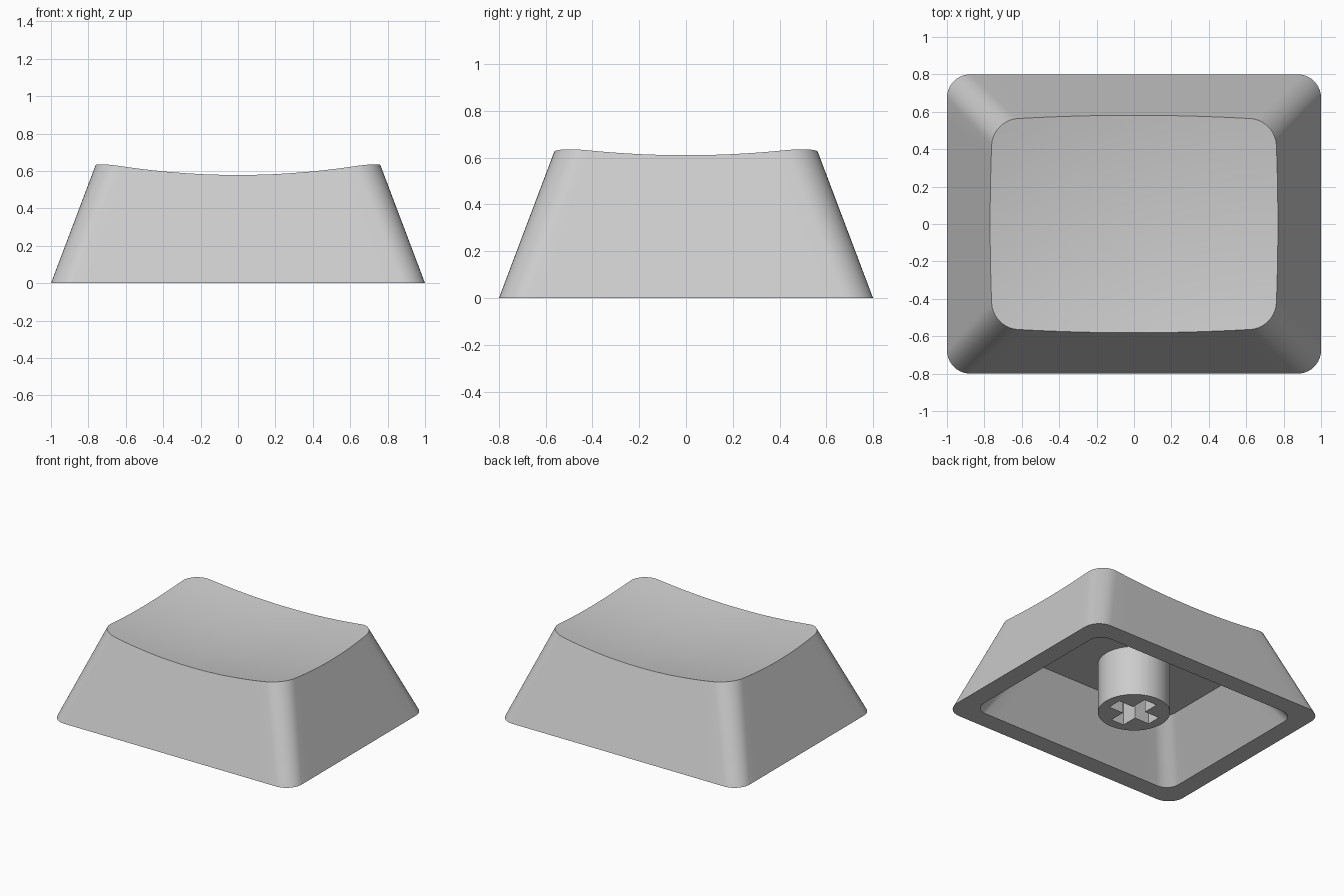
import bpy, bmesh, math
from math import cos, sin, pi, atan2, sqrt

if "Cube" in bpy.data.objects:
    bpy.data.objects.remove(bpy.data.objects["Cube"])

SLOPE = 0.378                      # inward lean of the outer walls
DISH_R, DISH_Z = 4.0, 0.536        # dish radius and lowest point
CEILING = 0.375

grey = bpy.data.materials.new("light_grey")
grey.diffuse_color = (0.6, 0.6, 0.6, 1)
grey.use_nodes = True
grey.node_tree.nodes["Principled BSDF"].inputs["Base Color"].default_value = grey.diffuse_color


def dish(x, y):
    return DISH_Z + DISH_R - sqrt(DISH_R ** 2 - x * x - y * y)


def rounded_rect(hx, hy, r, corner=10, side=14):
    """Evenly matched outline points, counter-clockwise."""
    pts = []
    for k, (sx, sy) in enumerate([(1, 1), (-1, 1), (-1, -1), (1, -1)]):
        for i in range(corner + 1):
            a = (k + i / corner) * pi / 2
            pts.append((sx * (hx - r) + r * cos(a), sy * (hy - r) + r * sin(a)))
        nx, ny = [(-1, 1), (-1, -1), (1, -1), (1, 1)][k]
        a = (k + 1) * pi / 2
        end = (nx * (hx - r) + r * cos(a), ny * (hy - r) + r * sin(a))
        x0, y0 = pts[-1]
        for i in range(1, side):
            t = i / side
            pts.append((x0 + (end[0] - x0) * t, y0 + (end[1] - y0) * t))
    return pts


def bridge(bm, a, b):
    n = len(a)
    for i in range(n):
        bm.faces.new((a[i], a[(i + 1) % n], b[(i + 1) % n], b[i]))


def finish(bm, name):
    bmesh.ops.recalc_face_normals(bm, faces=bm.faces[:])
    me = bpy.data.meshes.new(name)
    bm.to_mesh(me)
    bm.free()
    me.materials.append(grey)
    ob = bpy.data.objects.new(name, me)
    bpy.context.collection.objects.link(ob)
    bpy.ops.object.select_all(action='DESELECT')
    ob.select_set(True)
    bpy.context.view_layer.objects.active = ob
    bpy.ops.object.shade_smooth_by_angle(angle=math.radians(30))


# Hollow cap shell
bm = bmesh.new()


def ring(pts):
    return [bm.verts.new(p) for p in pts]


base = rounded_rect(1.0, 0.8, 0.125)
peak = rounded_rect(1 - SLOPE * 0.635, 0.8 - SLOPE * 0.635, 0.14)

# Top edge: each wall line meets the dish surface
edge = []
for (x0, y0), (x1, y1) in zip(base, peak):
    z = 0.6
    for _ in range(8):
        t = z / 0.635
        x, y = x0 + (x1 - x0) * t, y0 + (y1 - y0) * t
        z = dish(x, y)
    edge.append((x, y))

outer = ring([(x, y, 0) for x, y in base])
prev = ring([(x, y, dish(x, y)) for x, y in edge])
bridge(bm, outer, prev)

# Scooped top from shrinking rings
STEPS = 10
for s in range(1, STEPS):
    f = 1 - s / STEPS
    cur = ring([(x * f, y * f, dish(x * f, y * f)) for x, y in edge])
    bridge(bm, prev, cur)
    prev = cur
mid = bm.verts.new((0, 0, DISH_Z))
for i in range(len(prev)):
    bm.faces.new((prev[i], prev[(i + 1) % len(prev)], mid))

# Bottom rim, inner walls and flat ceiling
inner = ring([(x, y, 0) for x, y in rounded_rect(0.86, 0.66, 0.1)])
roof = ring([(x, y, CEILING) for x, y in rounded_rect(0.635, 0.425, 0.1)])
bridge(bm, outer, inner)
bridge(bm, inner, roof)
bm.faces.new(roof)
finish(bm, "cap_shell")

# Round stem with a cross-shaped socket
R, L, W = 0.245, 0.175, 0.053      # stem radius, cross half length and half width
angles = {round(i * pi / 32, 5) for i in range(64)}
for q in range(4):
    for a in (atan2(W, L), pi / 4, atan2(L, W)):
        angles.add(round(a + q * pi / 2, 5))
angles = sorted(angles)


def cross(a):
    c, s = max(abs(cos(a)), 1e-6), max(abs(sin(a)), 1e-6)
    return max(min(L / c, W / s), min(W / c, L / s))


bm = bmesh.new()
loops = []
for radius, z in ((lambda a: R, CEILING), (lambda a: R, 0), (cross, 0), (cross, CEILING)):
    loops.append(ring([(radius(a) * cos(a), radius(a) * sin(a), z) for a in angles]))
for a, b in zip(loops, loops[1:]):
    bridge(bm, a, b)
bridge(bm, loops[3], loops[0])
finish(bm, "stem")
